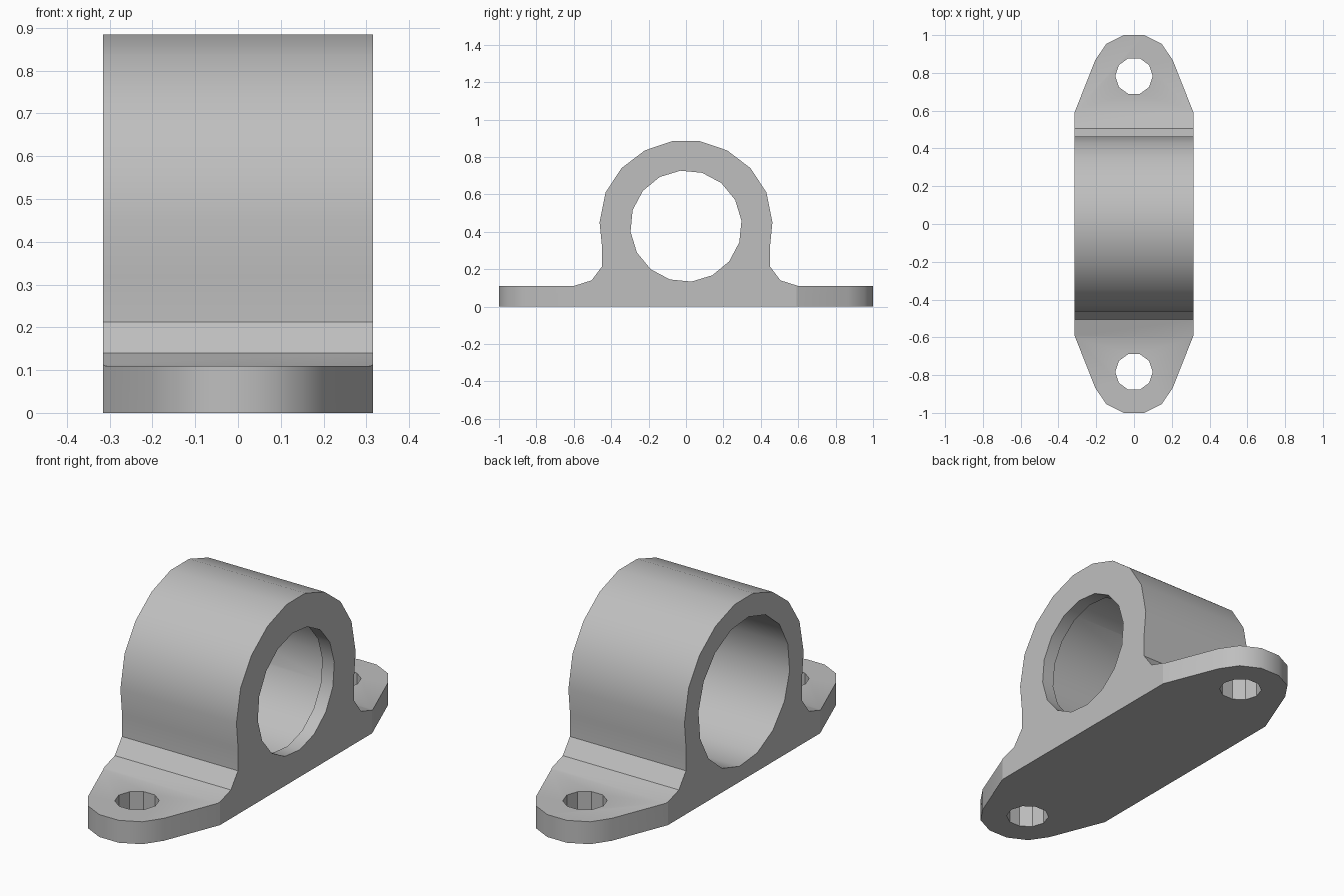
import bpy
import bmesh
import math

cube = bpy.data.objects.get("Cube")
if cube:
    bpy.data.objects.remove(cube, do_unlink=True)

HALF_WIDTH = 0.315
LIP = 0.065
BORE_Z = 0.43

grey = bpy.data.materials.new("light grey metal")
grey.use_nodes = True
colour = (0.52, 0.52, 0.52, 1)
grey.diffuse_color = colour
grey.node_tree.nodes["Principled BSDF"].inputs["Base Color"].default_value = colour


def prism(name, outline, axis, low, high):
    """Extrude a closed outline along x (outline in y, z) or z (outline in x, y)."""
    bm = bmesh.new()
    place = (lambda a, b, h: (h, a, b)) if axis == "x" else (lambda a, b, h: (a, b, h))
    rings = [[bm.verts.new(place(a, b, h)) for a, b in outline] for h in (low, high)]
    count = len(outline)
    for ring in rings:
        bm.faces.new(ring)
    for i in range(count):
        j = (i + 1) % count
        bm.faces.new((rings[0][i], rings[0][j], rings[1][j], rings[1][i]))
    bmesh.ops.recalc_face_normals(bm, faces=bm.faces)
    mesh = bpy.data.meshes.new(name)
    bm.to_mesh(mesh)
    bm.free()
    mesh.materials.append(grey)
    obj = bpy.data.objects.new(name, mesh)
    bpy.context.collection.objects.link(obj)
    return obj


def polygon(cx, cy, radius, sides, turn=0.0):
    angles = [math.radians(turn) + math.tau * i / sides for i in range(sides)]
    return [(cx + radius * math.cos(a), cy + radius * math.sin(a)) for a in angles]


def carve(target, cutter, operation):
    cutter.hide_render = True
    mod = target.modifiers.new(cutter.name, "BOOLEAN")
    mod.operation = operation
    mod.solver = "EXACT"
    mod.object = cutter
    bpy.context.view_layer.objects.active = target
    bpy.ops.object.modifier_apply(modifier=mod.name)
    bpy.data.objects.remove(cutter, do_unlink=True)


# Side profile: flanged foot, chamfered neck and round barrel
half = [(1.1, 0), (1.1, 0.11), (0.6, 0.11), (0.505, 0.14), (0.45, 0.213),
        (0.449, 0.32), (0.462, 0.45), (0.43, 0.61), (0.345, 0.74),
        (0.22, 0.835), (0.072, 0.885)]
profile = half + [(-y, z) for y, z in reversed(half)]
housing = prism("bearing_housing", profile, "x", -0.4, 0.4)

# Plan outline: straight sides tapering to rounded ends
quarter = [(HALF_WIDTH, 0.59), (0.205, 0.868), (0.147, 0.953), (0.053, 1.0)]
end = quarter + [(-x, y) for x, y in reversed(quarter)]
plan = end + [(-x, -y) for x, y in end]
carve(housing, prism("plan_cutter", plan, "z", -0.1, 1.0), "INTERSECT")

# Through bore, then a wider seat that leaves a lip on one side
carve(housing, prism("bore_cutter", polygon(0, BORE_Z, 0.298, 16, 5.7), "x", -1, 1), "DIFFERENCE")
carve(housing, prism("seat_cutter", polygon(0, BORE_Z, 0.355, 16, 5.7), "x", -1,
                     HALF_WIDTH - LIP), "DIFFERENCE")

# Bolt holes in the foot
for y in (-0.783, 0.783):
    carve(housing, prism("bolt_cutter", polygon(0, y, 0.099, 10), "z", -0.1, 0.3), "DIFFERENCE")

# Smooth barrel and rounded ends, flat side and top faces
bpy.ops.object.select_all(action="DESELECT")
housing.select_set(True)
bpy.context.view_layer.objects.active = housing
bpy.ops.object.shade_smooth_by_angle(angle=math.radians(30))
for face in housing.data.polygons:
    if abs(face.normal.x) > 0.999 and face.area > 0.05 and abs(face.center.x) > 0.2:
        face.use_smooth = False
